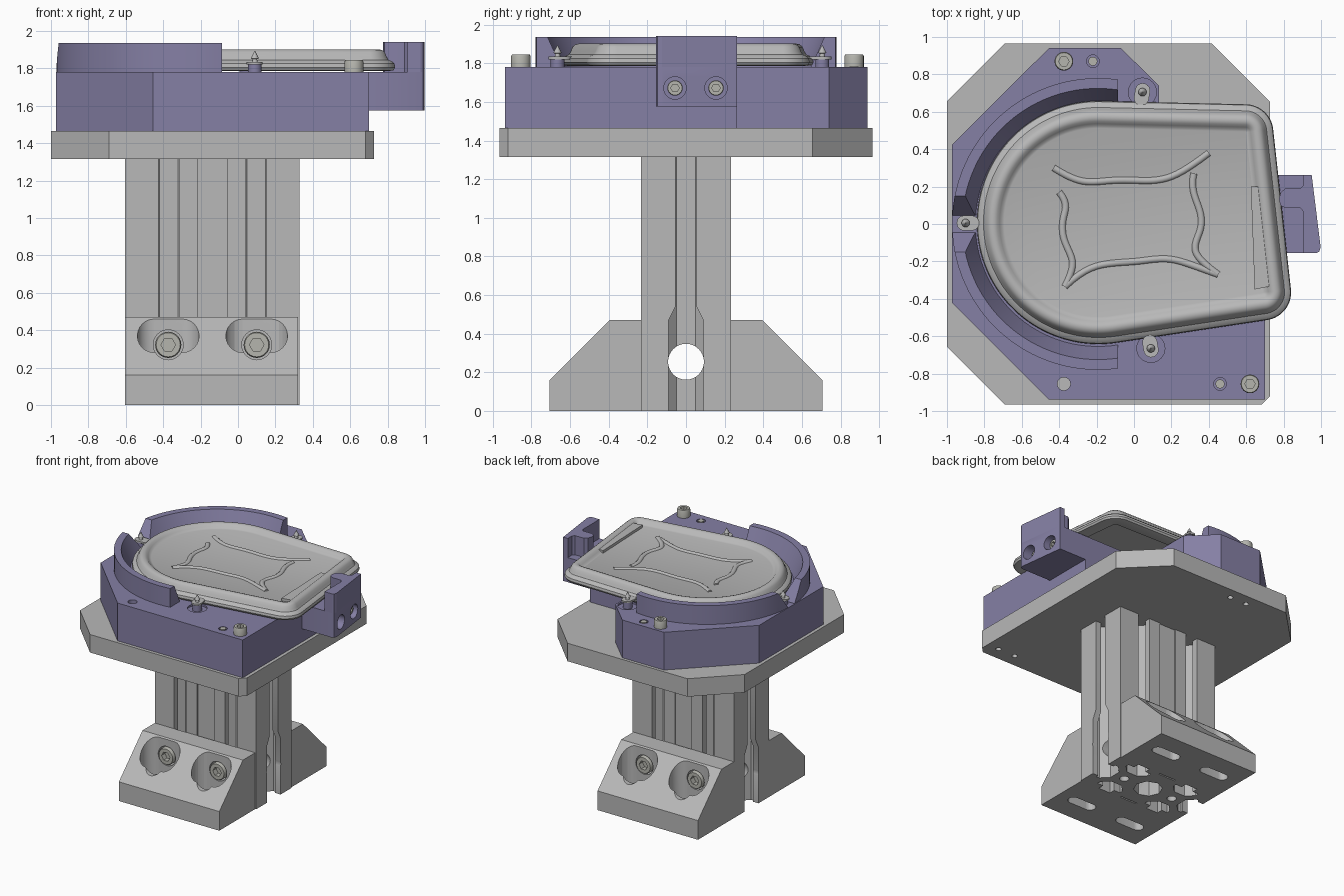
import bpy, bmesh, math
from mathutils import Vector

if "Cube" in bpy.data.objects:
    bpy.data.objects.remove(bpy.data.objects["Cube"])

def material(name, rgb):
    m = bpy.data.materials.new(name)
    m.diffuse_color = (*rgb, 1)
    m.use_nodes = True
    m.node_tree.nodes["Principled BSDF"].inputs["Base Color"].default_value = m.diffuse_color
    return m

GREY = material("machined grey", (0.48, 0.48, 0.48))
PURPLE = material("muted purple", (0.235, 0.215, 0.375))
STEEL = material("bolt steel", (0.46, 0.46, 0.42))

AXES = {'z': lambda u, v, w: (u, v, w),      # profile in xy
        'y': lambda u, v, w: (u, w, v),      # profile in xz
        'x': lambda u, v, w: (w, u, v)}      # profile in yz

def loft(name, rows, mat, smooth=True):
    """Join closed loops of points into a capped solid."""
    bm = bmesh.new()
    vs = [[bm.verts.new(p) for p in row] for row in rows]
    n = len(rows[0])
    for a, b in zip(vs, vs[1:]):
        for i in range(n):
            j = (i + 1) % n
            bm.faces.new((a[i], a[j], b[j], b[i]))
    bm.faces.new(vs[0])
    bm.faces.new(vs[-1])
    bmesh.ops.recalc_face_normals(bm, faces=bm.faces)
    me = bpy.data.meshes.new(name)
    bm.to_mesh(me)
    bm.free()
    ob = bpy.data.objects.new(name, me)
    bpy.context.collection.objects.link(ob)
    me.materials.append(mat)
    if smooth:
        shade(ob)
    return ob

def activate(ob):
    bpy.ops.object.select_all(action='DESELECT')
    ob.select_set(True)
    bpy.context.view_layer.objects.active = ob

def shade(ob):
    activate(ob)
    bpy.ops.object.shade_smooth_by_angle(angle=math.radians(32))

def prism(name, pts, lo, hi, mat=GREY, axis='z', smooth=False):
    f = AXES[axis]
    return loft(name, [[f(u, v, w) for u, v in pts] for w in (lo, hi)], mat, smooth)

def rect(x0, x1, y0, y1):
    return [(x0, y0), (x1, y0), (x1, y1), (x0, y1)]

def circle(x, y, r, n=32):
    return [(x + r * math.cos(2 * math.pi * i / n), y + r * math.sin(2 * math.pi * i / n)) for i in range(n)]

def capsule(x, y, half, r, n=12):
    arc = [math.pi * i / n - math.pi / 2 for i in range(n + 1)]
    return [(x + half + r * math.cos(a), y + r * math.sin(a)) for a in arc] + \
           [(x - half - r * math.cos(a), y - r * math.sin(a)) for a in arc]

def cut(ob, *specs):
    """Subtract prisms given as (profile, lo, hi, axis)."""
    for pts, lo, hi, axis in specs:
        c = prism("cutter", pts, lo, hi, GREY, axis)
        c.data.materials.clear()
        activate(ob)
        m = ob.modifiers.new("cut", 'BOOLEAN')
        m.operation, m.solver, m.object = 'DIFFERENCE', 'EXACT', c
        bpy.ops.object.modifier_apply(modifier=m.name)
        bpy.data.objects.remove(c)
    shade(ob)

def bolt(name, u, v, w0, w1, r, axis='z'):
    """Cap screw head with hex socket; w1 is the exposed end."""
    n, f = 24, AXES[axis]
    def row(rad, w):
        out = []
        for i in range(n):
            a = 2 * math.pi * i / n
            k = rad if rad > 0 else 0.48 * r / math.cos(a % (math.pi / 3) - math.pi / 6)
            out.append(f(u + k * math.cos(a), v + k * math.sin(a), w))
        return out
    top = w1 - 0.12 * (w1 - w0)
    loft(name, [row(r, w0), row(r, top), row(r * 0.92, w1), row(0, w1), row(0, (w0 + w1) / 2)], STEEL)

# Column: double extrusion with T slots
CX, HX, HY = -0.1375, 0.4675, 0.233
MODS = (-0.371, 0.097)
column = prism("column", rect(CX - HX, CX + HX, -HY, HY), 0, 1.315)
tee = [(-.055, -.02), (.055, -.02), (.055, .05), (.11, .05), (.11, .08), (.05, .14),
       (-.05, .14), (-.11, .08), (-.11, .05), (-.055, .05)]
slots = []
for s in (-1, 1):
    slots += [([(x + a, s * (HY - d)) for a, d in tee], -.1, 1.4, 'z') for x in MODS]
    slots.append(([(CX + s * (HX - d), a) for a, d in tee], -.1, 1.4, 'z'))
    slots.append((rect(CX - .078, CX + .078, s * HY - .012, s * HY + .012), -.1, 1.4, 'z'))
    slots.append(([(-.09, -.1), (.09, -.1), (.09, .47), (.055, .54), (-.055, .54), (-.09, .47)],
                  CX + s * (HX - .05), CX + s * (HX + .1), 'x'))
slots += [(circle(x, 0, .036), -.1, 1.2, 'z') for x in MODS]
slots += [(circle(CX, 0, .11, 8), -.1, 1.2, 'z'), (circle(0, .255, .093), -1, 1, 'x')]
cut(column, *slots)

# Foot brackets, front and back
for s, side in ((-1, "front"), (1, "back")):
    foot = prism(side + "_foot_bracket", [(s * y, z) for y, z in
                 ((.233, 0), (.706, 0), (.706, .16), (.395, .47), (.233, .47))], -.605, .322, GREY, 'x')
    for x in (-.373, .1):
        cut(foot, (capsule(x, s * .495, .075, .09), .1, .6, 'z'),
            (capsule(x, s * .495, .08, .045), -.1, .2, 'z'),
            (circle(x, .322, .08), s * .34, s * .9, 'y'))
        bolt(side + "_foot_bolt", x, .322, s * .33, s * .42, .07, 'y')

# Top plate
BOLTS = ((-.375, .87), (.62, -.855))
DOWELS = ((-.22, .87), (.46, -.855))
plate = prism("top_plate", [(-1, .655), (-.69, .965), (.417, .965), (.727, .655), (.727, -.92),
                            (.682, -.965), (-.69, -.965), (-1, -.655)], 1.315, 1.465)
cut(plate, *[(circle(x, y, .022, 16), 1.2, 1.4, 'z') for x, y in BOLTS + DOWELS])

# Nest block
PINS = ((.045, .705, -100), (.09, -.665, 100), (-.9, .005, 0))
block = prism("nest_block", [(-.973, .425), (-.455, .94), (-.07, .94), (.134, .74), (.134, .263), (.70, .263),
                             (.70, -.938), (-.455, -.938), (-.973, -.42)], 1.465, 1.78, PURPLE)
cut(block, (circle(-.375, -.855, .035, 20), 1.4, 1.9, 'z'),
    *[(circle(x, y, .034, 20), 1.70, 1.9, 'z') for x, y in DOWELS],
    *[(circle(x, y, .075), 1.765, 1.9, 'z') for x, y, _ in PINS[:2]])
for x, y in BOLTS:
    bolt("block_bolt", x, y, 1.775, 1.845, .05)
for x, y in DOWELS:
    prism("dowel", circle(x, y, .024, 20), 1.69, 1.782, STEEL, smooth=True)

# Curved guide wall, open to the right, with a flared gap on the left
section = ((.78, 1.78), (.78, 1.937), (.725, 1.937), (.655, 1.78))
rows = []
for i in range(57):
    row = []
    for r, z in section:
        a0 = math.acos(.108 / r)
        a = a0 + (2 * math.pi - 2 * a0) * i / 56
        row.append((-.193 + r * math.cos(a), r * math.sin(a), z))
    rows.append(row)
wall = loft("guide_wall", rows, PURPLE)
cut(wall, ([(-.045, 1.7), (.045, 1.7), (.045, 1.785), (.16, 1.95), (-.16, 1.95), (-.045, 1.785)],
           -1.1, -.7, 'x'))

# Side stop with a finger reaching to the tray
edge = [(.95, .263), (.998, -.125), (.99, -.148), (.975, -.155)]
stop = prism("side_stop", [(.70, -.155), (.70, .263)] + edge, 1.575, 1.78, PURPLE)
cut(stop, *[(circle(y, 1.672, .058), .87, 1.1, 'x') for y in (-.057, .155)])
prism("stop_wall", [(.907, -.155), (.907, .263)] + edge, 1.78, 1.94, PURPLE)
prism("stop_finger", [(.91, .06), (.89, .085), (.81, .085), (.782, .10), (.775, .135), (.785, .17), (.81, .19),
                      (.89, .19), (.91, .21)], 1.78, 1.94, PURPLE, smooth=True)
for y in (-.057, .155):
    bolt("stop_bolt", y, 1.672, .86, .93, .04, 'x')

# Pressed tray: one D outline inset and raised step by step
HULL = ((-.19, .008, .65), (.595, .49, .15), (.69, -.365, .15))
def outline(d, z, n=144):
    pts = []
    for i in range(n):
        a = 2 * math.pi * i / n
        c, s = math.cos(a), math.sin(a)
        x, y, r = max(HULL, key=lambda h: h[0] * c + h[1] * s + h[2])
        pts.append((x + (r - d) * c, y + (r - d) * s, z))
    return pts
loft("tray", [outline(d, z) for d, z in (
    (.135, 1.84), (.12, 1.80), (.04, 1.785), (.008, 1.79), (0, 1.805), (.004, 1.825), (.018, 1.838),
    (.035, 1.845), (.045, 1.862), (.055, 1.885), (.07, 1.898), (.09, 1.902), (.108, 1.896),
    (.122, 1.882), (.134, 1.872), (.146, 1.868))], GREY)
prism("tray_rim_step", [(.625, .2), (.69, .2), (.745, -.33), (.645, -.35)], 1.86, 1.89)

# Raised beads on the tray floor
BEADS = (((-.43, .30), (-.35, .25), (-.26, .215), (-.13, .235), (0, .235), (.15, .225), (.27, .28), (.40, .38)),
         ((-.40, .17), (-.35, .11), (-.385, .04), (-.385, -.08), (-.33, -.17), (-.32, -.24), (-.37, -.335)),
         ((.32, .27), (.30, .19), (.36, .08), (.365, -.03), (.31, -.12), (.34, -.19), (.45, -.27)),
         ((-.37, -.335), (-.27, -.24), (-.14, -.205), (.02, -.205), (.19, -.17), (.31, -.22), (.45, -.27)))
for pts in BEADS:
    cu = bpy.data.curves.new("tray_bead", 'CURVE')
    cu.dimensions, cu.bevel_depth, cu.bevel_resolution, cu.use_fill_caps = '3D', .02, 3, True
    sp = cu.splines.new('NURBS')
    sp.points.add(len(pts) - 1)
    for p, (x, y) in zip(sp.points, pts):
        p.co = (x, y, 1.86, 1)
    sp.order_u, sp.use_endpoint_u, sp.resolution_u = 4, True, 5
    cu.materials.append(GREY)
    bpy.context.collection.objects.link(bpy.data.objects.new("tray_bead", cu))

# Locating pins: bushing, clip pointing at the tray, pointed pin
for x, y, deg in PINS:
    a = math.radians(deg)
    prism("pin_bushing", circle(x, y, .036, 24), 1.76, 1.82, PURPLE, smooth=True)
    clip = [(u * math.cos(a) - v * math.sin(a) + x, u * math.sin(a) + v * math.cos(a) + y)
            for u, v in capsule(.012, 0, .02, .04)]
    prism("pin_clip", clip, 1.82, 1.834, GREY, smooth=True)
    loft("locating_pin", [[(px, py, z) for px, py in circle(x, y, r, 16)] for r, z in
         ((.016, 1.83), (.012, 1.85), (.022, 1.853), (.008, 1.88), (.002, 1.893))], GREY)
